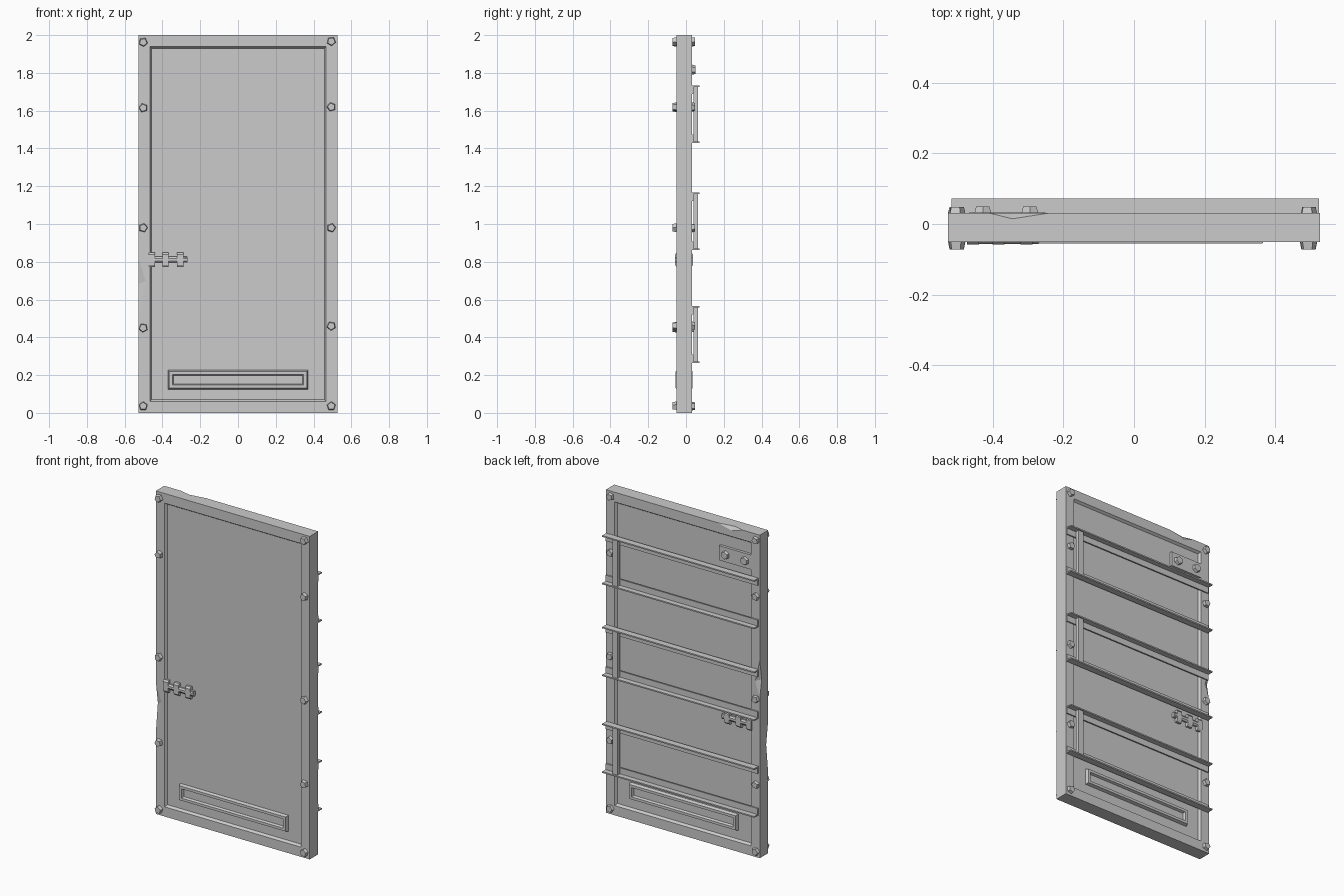
import bpy, bmesh, math
from mathutils import Vector, Matrix

if "Cube" in bpy.data.objects:
    bpy.data.objects.remove(bpy.data.objects["Cube"])

FRONT, BACK = -0.051, 0.031      # frame faces
P_FRONT, P_BACK = -0.036, 0.016  # recessed panel faces


def finish(name, bm):
    bmesh.ops.recalc_face_normals(bm, faces=bm.faces)
    me = bpy.data.meshes.new(name)
    bm.to_mesh(me)
    bm.free()
    ob = bpy.data.objects.new(name, me)
    bpy.context.collection.objects.link(ob)
    return ob


def box(name, x, y, z):
    bm = bmesh.new()
    bmesh.ops.create_cube(bm, size=1)
    for v in bm.verts:
        v.co = [lo + (c + 0.5) * (hi - lo) for c, (lo, hi) in zip(v.co, (x, y, z))]
    return finish(name, bm)


def ring(name, x, z, profile):
    """Sweep an (inset, y) profile around a rectangle with mitred corners."""
    bm = bmesh.new()
    loops = []
    for cx, sx, cz, sz in ((x[0], 1, z[0], 1), (x[1], -1, z[0], 1),
                           (x[1], -1, z[1], -1), (x[0], 1, z[1], -1)):
        loops.append([bm.verts.new((cx + sx * i, y, cz + sz * i)) for i, y in profile])
    n = len(profile)
    for a in range(4):
        p, q = loops[a], loops[(a + 1) % 4]
        for i in range(n):
            j = (i + 1) % n
            bm.faces.new((p[i], p[j], q[j], q[i]))
    return finish(name, bm)


def bar(name, x, profile):
    """Extrude a (y, z) profile along x."""
    bm = bmesh.new()
    ends = [[bm.verts.new((px, y, z)) for y, z in profile] for px in x]
    n = len(profile)
    for e in ends:
        bm.faces.new(e)
    for i in range(n):
        j = (i + 1) % n
        bm.faces.new((ends[0][i], ends[0][j], ends[1][j], ends[1][i]))
    return finish(name, bm)


def bolt(name, x, z, y0, y1, sides=5, r=0.025, turn=0.0):
    """Tapered low-poly bolt head from y0 out to y1."""
    bm = bmesh.new()
    h = abs(y1 - y0)
    s = 1 if y1 > y0 else -1
    bmesh.ops.create_cone(bm, cap_ends=True, segments=sides, radius1=r, radius2=r * 0.82, depth=h,
                          matrix=Matrix.Translation((x, (y0 + y1) / 2, z))
                          @ Matrix.Rotation(-s * math.pi / 2, 4, 'X')
                          @ Matrix.Rotation(turn, 4, 'Z'))
    return finish(name, bm)


def dent(target, p1, p2, q, r, outer):
    """Chip an edge p1-p2: q and r lie on the two adjoining faces."""
    bm = bmesh.new()
    for p in (p1, p2, q, r, outer):
        bm.verts.new(p)
    bmesh.ops.convex_hull(bm, input=bm.verts)
    cut = finish("dent_cutter", bm)
    cut.hide_render = True
    cut.hide_set(True)
    m = target.modifiers.new("dent", 'BOOLEAN')
    m.operation, m.object, m.solver = 'DIFFERENCE', cut, 'EXACT'


# Door frame with bevelled inner lip
W = 0.527
frame = ring("door_frame", (-W, W), (0, 2),
             [(0, FRONT), (0.06, FRONT), (0.07, P_FRONT), (0.07, P_BACK), (0.06, BACK), (0, BACK)])

# Battered edges: front left, back left and back top
dent(frame, (-W, FRONT, 0.50), (-W, FRONT, 0.82), (-0.487, FRONT - .001, 0.70),
     (-W - .001, FRONT + 0.02, 0.68), (-W - 0.03, FRONT - 0.03, 0.68))
dent(frame, (-W, BACK, 0.99), (-W, BACK, 1.22), (-0.495, BACK + .001, 1.09),
     (-W - .001, BACK - 0.02, 1.1), (-W - 0.03, BACK + 0.03, 1.1))
dent(frame, (-0.41, BACK, 2), (-0.24, BACK, 2), (-0.335, BACK + .001, 1.975),
     (-0.345, BACK - 0.017, 2.001), (-0.335, BACK + 0.03, 2.03))

# Recessed panel
box("door_panel", (-0.46, 0.46), (P_FRONT, P_BACK), (0.07, 1.93))

# Low vent, showing on both faces
ring("vent_rim", (-0.37, 0.37), (0.125, 0.226),
     [(0, P_FRONT), (0.006, -0.055), (0.022, -0.055), (0.028, -0.04),
      (0.028, 0.02), (0.022, 0.035), (0.006, 0.035), (0, P_BACK)])
box("vent_slab", (-0.345, 0.345), (-0.041, 0.021), (0.147, 0.204))

# Frame bolts, front and back
for x, heights in ((-0.502, (0.036, 0.45, 0.98, 1.615, 1.963)),
                   (0.494, (0.036, 0.46, 0.98, 1.62, 1.967))):
    for i, z in enumerate(heights):
        bolt("front_bolt", x, z, FRONT + 0.002, -0.0715, turn=0.5 * i)
        bolt("back_bolt", x, z, BACK - 0.002, 0.048, turn=0.5 * i + 0.3)

# Sliding latch on each face: rod, three brackets and an end knob
mid = (FRONT + BACK) / 2
for side, s in (("front", -1), ("back", 1)):
    face = 0.026
    zc = 0.811
    Y = lambda d: mid + s * (face + d)
    bar(side + "_latch_rod", (-0.47, -0.27),
        [(Y(0.010 + 0.012 * math.sin(a)), zc + 0.017 * math.cos(a))
         for a in [math.pi / 8 + k * math.pi / 4 for k in range(8)]])
    for x in (-0.456, -0.384, -0.305):
        bar(side + "_latch_bracket", (x - 0.017, x + 0.017),
            [(Y(-0.002), zc - 0.039), (Y(0.014), zc - 0.039), (Y(0.022), zc - 0.027),
             (Y(0.022), zc + 0.027), (Y(0.014), zc + 0.037), (Y(-0.002), zc + 0.037)])
    box(side + "_latch_knob", (-0.286, -0.267), sorted((Y(0), Y(0.017))), (zc - 0.015, zc + 0.015))

# Bolted plate near the top of the back
box("back_plate", (-0.467, -0.25), (P_BACK - 0.002, 0.033), (1.772, 1.862))
for x in (-0.428, -0.295):
    bolt("plate_bolt", x, 1.817, 0.032, 0.049, sides=6, r=0.027)

# Back rails: mirrored pairs of angle bars joined by an upright strap
T = 0.008
for z0, z1 in ((0.263, 0.567), (0.862, 1.166), (1.43, 1.732)):
    for z, d in ((z0, 1), (z1, -1)):
        bar("angle_rail", (-0.517, 0.524),
            [(BACK, z), (0.0715, z), (0.0715, z + d * T), (BACK + T, z + d * T),
             (BACK + T, z + d * 0.045), (BACK, z + d * 0.045)])
    box("rail_strap", (0.425, 0.46), (BACK + T, 0.063), (z0 + T, z1 - T))
